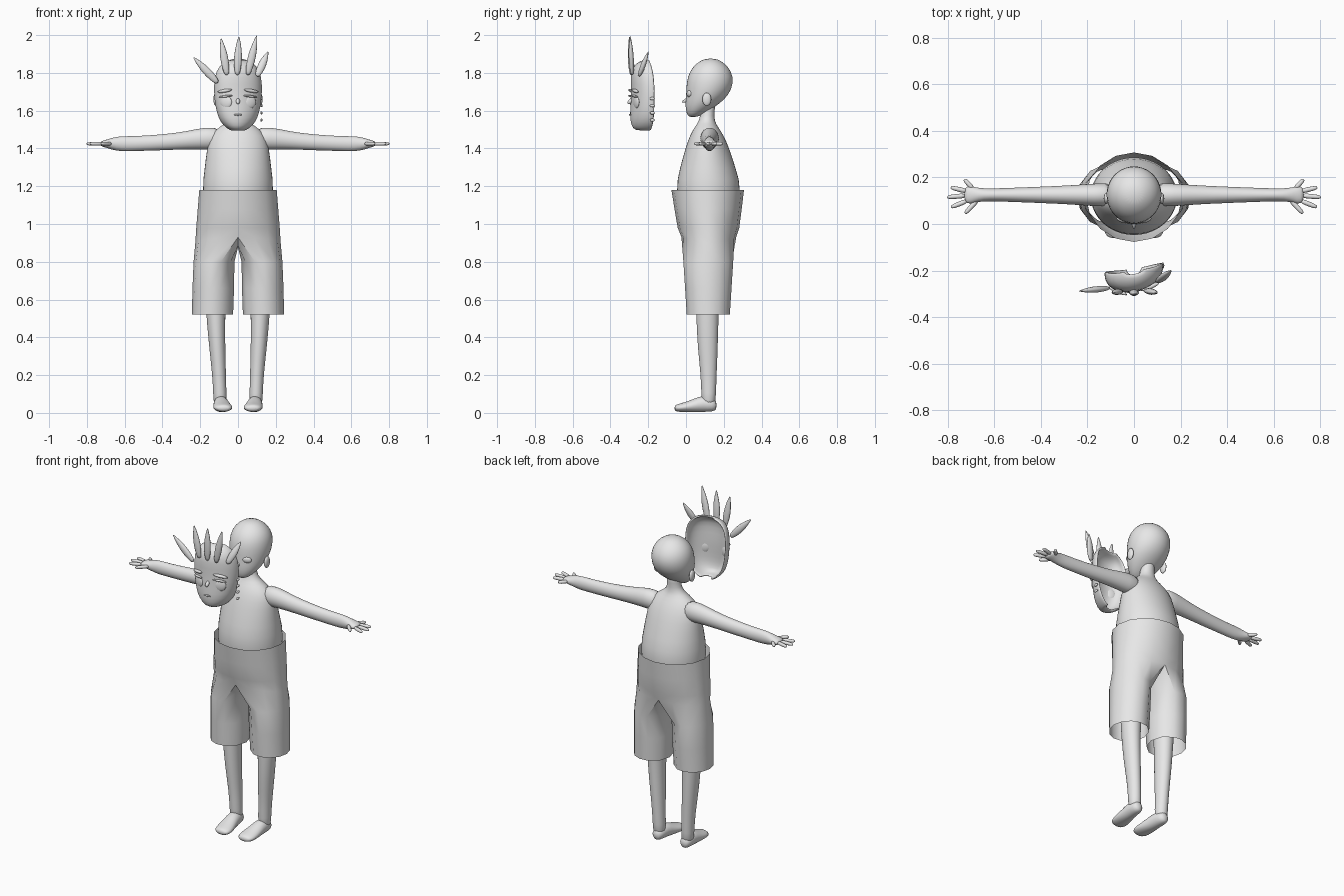
import bpy, bmesh, math
from mathutils import Vector

cube = bpy.data.objects.get("Cube")
if cube:
    bpy.data.objects.remove(cube, do_unlink=True)


def material(name, value):
    m = bpy.data.materials.new(name)
    m.use_nodes = True
    col = (value, value, value, 1)
    m.diffuse_color = col
    m.node_tree.nodes["Principled BSDF"].inputs["Base Color"].default_value = col
    return m


GREY = material("plain_grey", 0.8)
WHITE = material("eye_white", 0.95)


def finish(name, bm, subdiv=0, thick=0, angle=60, mat=GREY):
    bmesh.ops.recalc_face_normals(bm, faces=bm.faces)
    me = bpy.data.meshes.new(name)
    bm.to_mesh(me)
    bm.free()
    ob = bpy.data.objects.new(name, me)
    bpy.context.collection.objects.link(ob)
    me.materials.append(mat)
    bpy.ops.object.select_all(action="DESELECT")
    ob.select_set(True)
    bpy.context.view_layer.objects.active = ob
    bpy.ops.object.shade_smooth_by_angle(angle=math.radians(angle))
    if thick:
        mod = ob.modifiers.new("thickness", "SOLIDIFY")
        mod.thickness = thick
    if subdiv:
        mod = ob.modifiers.new("smooth", "SUBSURF")
        mod.levels = mod.render_levels = subdiv
    return ob


def loft(bm, rows, closed=True, caps=True):
    """Join rows of points with quads."""
    rings = [[bm.verts.new(p) for p in row] for row in rows]
    n = len(rings[0])
    for a, b in zip(rings, rings[1:]):
        for i in range(n if closed else n - 1):
            j = (i + 1) % n
            bm.faces.new((a[i], a[j], b[j], b[i]))
    if caps:
        bm.faces.new(rings[0])
        bm.faces.new(rings[-1])


def tube(name, axis, stations, sides=14):
    """Each station: centre, then the two radii across the axis."""
    u, v = {"x": (1, 2), "y": (0, 2), "z": (0, 1)}[axis]
    rows = []
    for c, ru, rv in stations:
        row = []
        for i in range(sides):
            t = math.tau * i / sides
            p = Vector(c)
            p[u] += ru * math.cos(t)
            p[v] += rv * math.sin(t)
            row.append(p)
        rows.append(row)
    bm = bmesh.new()
    loft(bm, rows)
    return finish(name, bm, 1, angle=180)


def spindle(name, base, tip, profile, flat=1.0):
    """Tapered round shape from base to tip; profile holds (fraction, radius)."""
    base, tip = Vector(base), Vector(tip)
    d = tip - base
    ob = tube(name, "z", [((0, 0, f * d.length), r, r * flat) for f, r in profile], 8)
    ob.location = base
    side = Vector((0, 1, 0)) if abs(d.normalized().y) < 0.9 else Vector((1, 0, 0))
    x = side.cross(d).normalized()
    y = d.cross(x).normalized()
    m = ob.matrix_world.to_3x3()
    m.col[0], m.col[1], m.col[2] = x, y, d.normalized()
    ob.rotation_euler = m.to_euler()
    return ob


def ball(name, loc, size, mat=GREY, turn=(0, 0, 0)):
    bm = bmesh.new()
    bmesh.ops.create_uvsphere(bm, u_segments=16, v_segments=10, radius=1)
    bmesh.ops.scale(bm, vec=size, verts=bm.verts)
    ob = finish(name, bm, angle=180, mat=mat)
    ob.location, ob.rotation_euler = loc, turn
    return ob


# Torso with neck
tube("torso", "z", [((0, y, z), rx, ry) for z, y, rx, ry in (
    (0.9, .12, .12, .1), (1.0, .12, .17, .14), (1.18, .12, .195, .182), (1.3, .115, .178, .148),
    (1.4, .113, .167, .118), (1.47, .11, .15, .09), (1.515, .108, .1, .062),
    (1.545, .11, .046, .04), (1.6, .115, .038, .036), (1.66, .12, .04, .04))], 20)

# Head: height, half width, front, back
tube("head", "z", [((0, (f + b) / 2, z), w, (b - f) / 2) for z, w, f, b in (
    (1.565, .025, .015, .055), (1.585, .058, .002, .1), (1.63, .092, -.006, .17),
    (1.68, .114, .0, .228), (1.75, .123, .0, .256), (1.81, .112, .018, .242),
    (1.852, .078, .055, .205), (1.877, .03, .1, .16))], 20)
spindle("nose", (0, .015, 1.66), (0, -.022, 1.645), ((0, .016), (.6, .01), (1, .003)))

for s, side in ((1, "left"), (-1, "right")):
    ball(side + "_ear", (s * .118, .11, 1.66), (.012, .024, .035))
    ball(side + "_eye", (s * .05, .016, 1.69), (.026, .01, .018), WHITE, (0, 0, s * .35))

    # Arm and hand
    tube(side + "_arm", "x", [((s * x, .125, z), ry, rz) for x, z, ry, rz in (
        (.08, 1.45, .055, .06), (.17, 1.455, .05, .062), (.27, 1.443, .042, .048),
        (.4, 1.432, .036, .043), (.55, 1.425, .03, .04), (.62, 1.425, .028, .042),
        (.67, 1.425, .03, .032), (.7, 1.425, .04, .02), (.73, 1.425, .036, .014))])
    for i, (x0, y0, x1, y1) in enumerate((
            (.67, .105, .725, .045), (.715, .1, .785, .072), (.72, .122, .802, .115),
            (.715, .14, .787, .157), (.69, .15, .728, .192))):
        spindle(f"{side}_finger_{i + 1}", (s * x0, y0, 1.425), (s * x1, y1, 1.425),
                ((0, .012), (.5, .0115), (.9, .01), (1, .005)))

    # Leg and foot
    tube(side + "_leg", "z", [((s * x, y, z), rx, ry) for z, x, y, rx, ry in (
        (.95, .1, .12, .08, .085), (.7, .118, .115, .062, .068), (.5, .118, .113, .05, .06),
        (.35, .11, .115, .044, .055), (.2, .1, .12, .037, .043),
        (.1, .096, .12, .036, .04), (.03, .094, .12, .036, .036))])
    tube(side + "_foot", "y", [((s * x, y, z), rx, rz) for y, x, z, rx, rz in (
        (.163, .093, .04, .02, .025), (.14, .093, .042, .036, .036), (.09, .09, .05, .04, .046),
        (.04, .086, .038, .046, .036), (-.01, .08, .03, .053, .026),
        (-.045, .078, .026, .048, .021), (-.062, .077, .025, .028, .013))])

# Shorts: a shared hip shell that splits into two open legs
bm = bmesh.new()
for s in (1, -1):
    rows = []
    for z, rx, ry, y in ((1.18, .205, .192, .115), (1.08, .213, .178, .117), (.98, .221, .163, .119)):
        rows.append([(s * rx * math.cos(t), y + ry * math.sin(t), z)
                     for t in (math.pi * (i / 8 - .5) for i in range(9))])
    split = [(s * .226 * math.cos(t), .121 + .145 * math.sin(t), .9 + .03 * abs(math.sin(t)))
             for t in (math.pi * (i / 8 - .5) for i in range(9))]
    loft(bm, rows + [split], closed=False, caps=False)
    # crotch strip, then leg rings
    crotch = [(0, .121 + .145 * f, z) for f, z in ((.5, .885), (0, .875), (-.5, .885))]
    legs = [split + crotch]
    for z, cx, rx, ry in ((.8, .127, .108, .133), (.66, .131, .11, .124), (.52, .135, .109, .115)):
        angles = [math.radians(-110 + 220 * i / 8) for i in range(9)]
        angles += [math.radians(a) for a in (145, 180, 215)]
        legs.append([(s * (cx + rx * math.cos(t)), .118 + ry * math.sin(t), z) for t in angles])
    loft(bm, legs, caps=False)
bmesh.ops.remove_doubles(bm, verts=bm.verts, dist=.0005)
finish("shorts", bm, angle=50)

# Mask: open shell, slightly turned
SHEAR = .15
rows = []
for z, w, f, b in ((1.495, .03, -.215, -.19), (1.495, .042, -.272, -.19), (1.52, .078, -.288, -.187),
                   (1.56, .105, -.296, -.185), (1.62, .121, -.293, -.185), (1.7, .13, -.288, -.185),
                   (1.78, .126, -.293, -.188), (1.83, .106, -.283, -.195),
                   (1.86, .07, -.25, -.2), (1.87, .04, -.215, -.2)):
    rows.append([(w * math.cos(t), b + (f - b) * math.sin(t) ** .8 + SHEAR * w * math.cos(t), z)
                 for t in (math.pi * i / 16 for i in range(17))])
bm = bmesh.new()
loft(bm, rows, closed=False, caps=False)
finish("mask", bm, 1, .012, 180)

# Mask features
spindle("mask_nose", (0, -.282, 1.665), (0, -.308, 1.635), ((0, .008), (.6, .014), (1, .006)))
ball("mask_mouth", (0, -.296, 1.578), (.022, .006, .005))
for s, side in ((1, "left"), (-1, "right")):
    y = -.272 + SHEAR * s * .06
    ball("mask_" + side + "_eye", (s * .064, y, 1.645), (.034, .01, .034), GREY, (0, 0, s * .4))
    ball("mask_" + side + "_lid", (s * .066, y - .008, 1.676), (.04, .008, .006), GREY, (0, s * .1, s * .4))
    ball("mask_" + side + "_brow", (s * .07, y - .006, 1.705), (.042, .01, .009), GREY, (0, s * .15, s * .4))
for i in range(4):
    ball(f"mask_side_stud_{i + 1}", (.124, -.178, 1.55 + .038 * i), (.006, .014, .008))

# Crown of leaf-shaped spikes
leaf = ((0, .012), (.2, .021), (.5, .025), (.8, .014), (1, .002))
for i, (x0, y0, z0, x1, y1, z1) in enumerate((
        (-.105, -.275, 1.745, -.238, -.288, 1.885), (-.058, -.288, 1.785, -.09, -.295, 1.985),
        (-.004, -.29, 1.785, .005, -.3, 1.995), (.05, -.285, 1.785, .1, -.296, 2.0),
        (.1, -.25, 1.78, .16, -.198, 1.915))):
    spindle(f"crown_spike_{i + 1}", (x0, y0, z0), (x1, y1, z1), leaf, .65)
